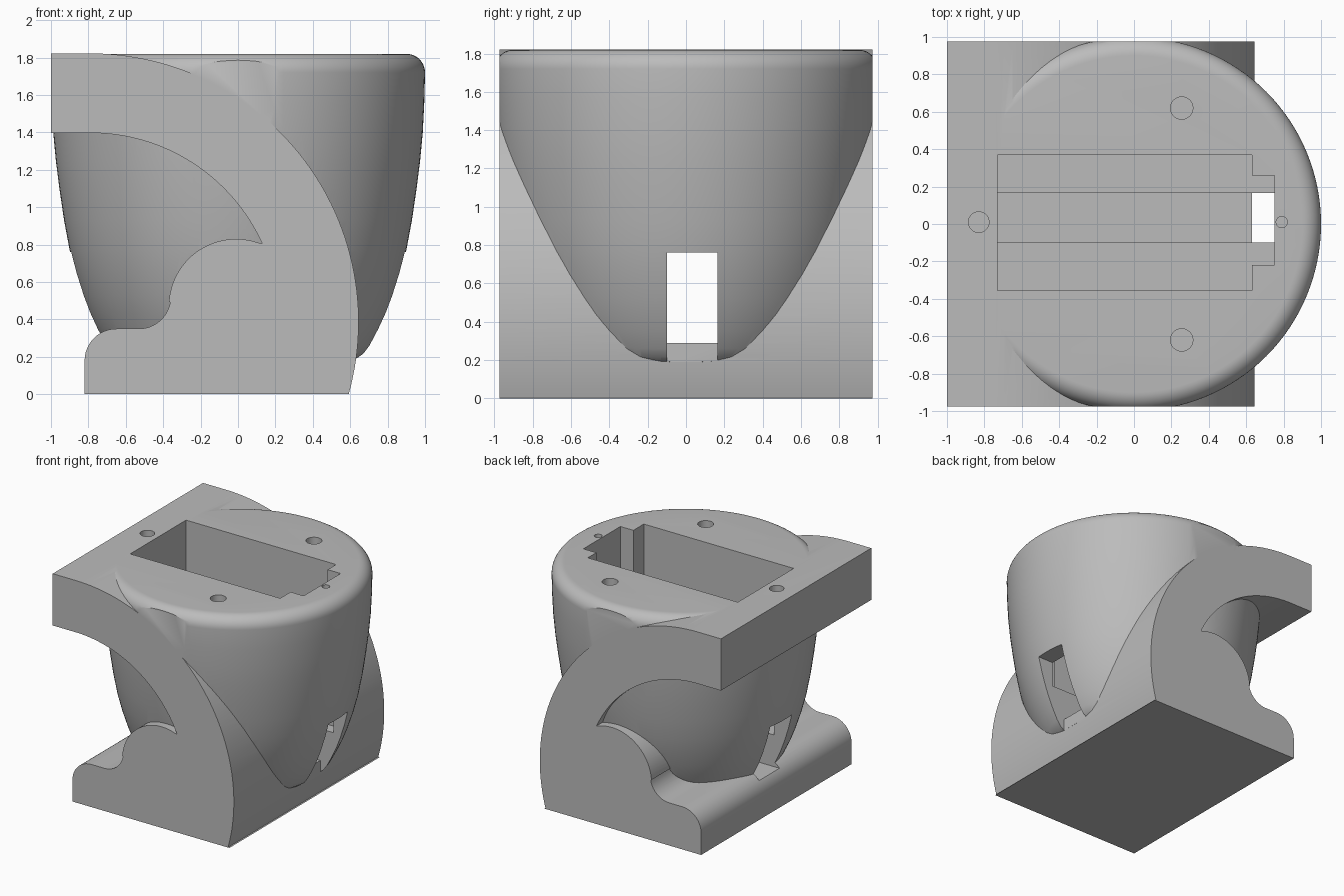
import bpy, bmesh
from math import sin, cos, radians

cube = bpy.data.objects.get("Cube")
if cube:
    bpy.data.objects.remove(cube, do_unlink=True)

grey = bpy.data.materials.new("plain grey")
grey.use_nodes = True
GREY = (0.5, 0.5, 0.5, 1)
grey.diffuse_color = GREY
grey.node_tree.nodes["Principled BSDF"].inputs["Base Color"].default_value = GREY


def finish(bm, name):
    bmesh.ops.recalc_face_normals(bm, faces=bm.faces)
    mesh = bpy.data.meshes.new(name)
    bm.to_mesh(mesh)
    bm.free()
    mesh.materials.append(grey)
    obj = bpy.data.objects.new(name, mesh)
    bpy.context.collection.objects.link(obj)
    return obj


def arc(cx, cz, r, start, end, steps):
    angles = [radians(start + (end - start) * i / steps) for i in range(steps + 1)]
    return [(cx + r * cos(a), cz + r * sin(a)) for a in angles]


def extrude_y(name, profile, y0, y1):
    bm = bmesh.new()
    face = bm.faces.new([bm.verts.new((x, y0, z)) for x, z in profile])
    moved = bmesh.ops.extrude_face_region(bm, geom=[face])["geom"]
    verts = [v for v in moved if isinstance(v, bmesh.types.BMVert)]
    bmesh.ops.translate(bm, verts=verts, vec=(0, y1 - y0, 0))
    return finish(bm, name)


def box(name, x0, x1, y0, y1, z0, z1):
    return extrude_y(name, [(x0, z0), (x1, z0), (x1, z1), (x0, z1)], y0, y1)


def lathe(name, profile, n, x=0, y=0):
    bm = bmesh.new()
    rings = [[bm.verts.new((x + r * cos(radians(360 * i / n)),
                            y + r * sin(radians(360 * i / n)), z))
              for i in range(n)] for r, z in profile]
    for a, b in zip(rings, rings[1:]):
        for i in range(n):
            j = (i + 1) % n
            bm.faces.new((a[i], a[j], b[j], b[i]))
    bm.faces.new(rings[0])
    bm.faces.new(rings[-1])
    return finish(bm, name)


def combine(target, other, operation):
    mod = target.modifiers.new(operation, "BOOLEAN")
    mod.operation = operation
    mod.solver = "EXACT"
    mod.object = other
    bpy.context.view_layer.update()
    evaluated = target.evaluated_get(bpy.context.evaluated_depsgraph_get())
    mesh = bpy.data.meshes.new_from_object(evaluated)
    target.modifiers.clear()
    target.data = mesh
    bpy.data.objects.remove(other, do_unlink=True)


DEPTH = 0.975

# curved bracket: arched arm, rounded hump and stepped foot
profile = [(-0.82, 0)]
profile += arc(-0.65, 0.18, 0.17, 180, 90, 12)
profile += arc(-0.53, 0.52, 0.17, -90, -10, 12)
profile += arc(-0.01, 0.47, 0.36, 176, 70, 24)
profile += arc(-0.79, 0.387, 1.01, 24.5, 90, 32)
profile += [(-1, 1.397), (-1, 1.822)]
profile += arc(-0.79, 0.387, 1.435, 90, -15.6, 56)
profile += [(0.605, 0)]
stand = extrude_y("bracket_and_cup", profile, -DEPTH, DEPTH)

# round cup with a soft rim, trimmed flush with the bracket sides
side = [(0.5, 0.15), (0.645, 0.193), (0.678, 0.217), (0.71, 0.26), (0.757, 0.35),
        (0.796, 0.435), (0.83, 0.525), (0.868, 0.645), (0.9, 0.77), (0.93, 0.93),
        (0.955, 1.1), (0.974, 1.25), (0.988, 1.4), (0.996, 1.56)]
cup = lathe("cup", side + arc(0.9, 1.72, 0.1, 0, 90, 10), 128)
combine(cup, box("trim", -1.2, 1.2, -DEPTH, DEPTH, -1, 3), "INTERSECT")
combine(stand, cup, "UNION")

# battery-like pocket, its stepped end, and the tunnel below
FLOOR = 0.55
S0, S1 = -0.1, 0.165
cutters = [
    box("pocket", -0.73, 0.632, -0.355, 0.37, FLOOR, 2),
    box("pocket_end", 0.6, 0.75, -0.22, 0.26, FLOOR, 2),
    box("tunnel", -1.1, 1.1, S0, S1, 0.29, 0.76),
    box("outlet", 0.632, 1.1, S0, S1, 0.17, 0.76),
]
# screw holes in the top
for x, y, r in [(0.255, 0.62, 0.06), (0.255, -0.62, 0.06),
                (-0.83, 0.01, 0.055), (0.79, 0.01, 0.03)]:
    cutters.append(lathe("screw_hole", [(r, 1.6), (r, 2)], 32, x, y))
for cutter in cutters:
    combine(stand, cutter, "DIFFERENCE")

bpy.ops.object.select_all(action="DESELECT")
stand.select_set(True)
bpy.context.view_layer.objects.active = stand
bpy.ops.object.shade_smooth_by_angle(angle=radians(25))
